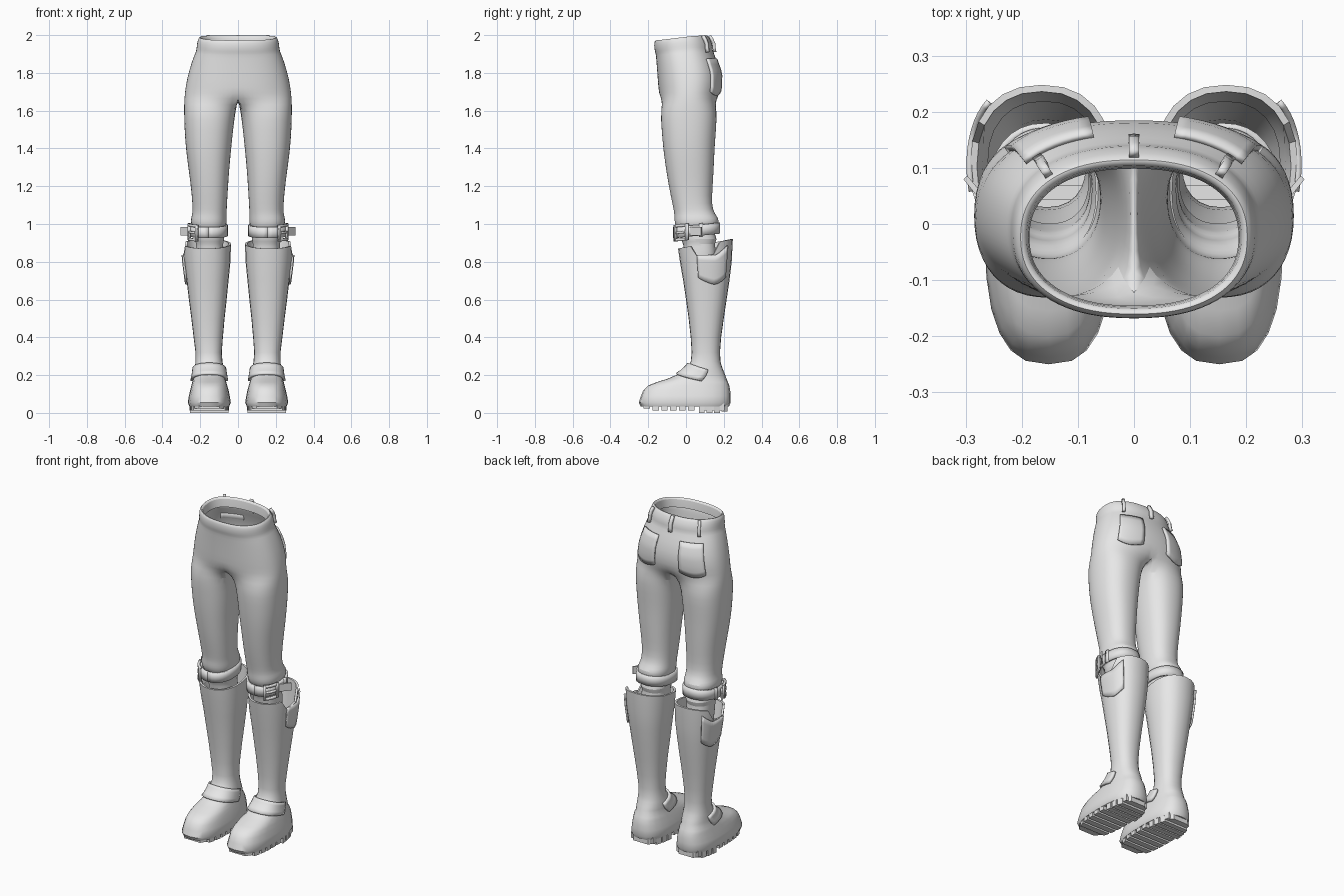
import bpy, bmesh, math
from mathutils import Vector

if "Cube" in bpy.data.objects:
    bpy.data.objects.remove(bpy.data.objects["Cube"])

grey = bpy.data.materials.new("plain_grey")
grey.diffuse_color = (0.8, 0.8, 0.8, 1)
grey.use_nodes = True
grey.node_tree.nodes["Principled BSDF"].inputs["Base Color"].default_value = grey.diffuse_color
PI = math.pi
N = 24

# Sections: z, inner x, outer x, front y, back y (top to bottom)
TORSO = [(2.00, -.203, .203, -.162, .115), (1.985, -.214, .214, -.169, .126),
         (1.95, -.219, .219, -.169, .142), (1.92, -.221, .221, -.161, .14),
         (1.90, -.232, .232, -.159, .15), (1.80, -.264, .264, -.152, .187),
         (1.72, -.279, .279, -.147, .186), (1.665, -.285, .285, -.14, .172)]
LEG = [(1.60, .012, .287, -.137, .166), (1.50, .025, .284, -.13, .16),
       (1.40, .035, .277, -.122, .152), (1.30, .045, .264, -.108, .148),
       (1.20, .052, .250, -.092, .142), (1.10, .058, .241, -.071, .136),
       (1.055, .06, .241, -.062, .152), (1.03, .058, .25, -.062, .174),
       (1.00, .06, .25, -.06, .174), (.98, .068, .24, -.05, .155),
       (.945, .077, .224, -.03, .15), (.92, .07, .232, -.03, .168),
       (.895, .08, .22, -.015, .15), (.87, .075, .226, -.012, .16), (.78, .08, .22, 0, .16)]
KNEE = [(1.1, .064, .25, -.058, .17), (.9, .064, .25, -.058, .17)]
BOOT = [(.895, .037, .292, -.042, .248), (.80, .04, .285, -.032, .242),
        (.70, .05, .272, -.015, .23), (.60, .06, .26, .0, .215), (.50, .071, .247, .014, .2),
        (.40, .08, .235, .025, .186), (.32, .086, .225, .03, .18), (.27, .082, .225, .025, .183),
        (.245, .077, .228, .008, .19), (.22, .073, .23, -.02, .2), (.20, .07, .233, -.052, .208),
        (.18, .067, .237, -.1, .215), (.163, .062, .242, -.155, .222), (.145, .057, .247, -.2, .229),
        (.12, .05, .253, -.226, .234), (.09, .044, .26, -.238, .236),
        (.055, .038, .266, -.25, .236), (.035, .046, .258, -.24, .228)]


def power(v, e):
    return math.copysign(abs(v) ** e, v)


def surf(rows, z, t, off=0.0, e=.87):
    """Point on a stacked-section surface; t = 0 front, 90 deg outer, 180 deg back."""
    z_in = max(min(z, rows[0][0]), rows[-1][0])
    for a, b in zip(rows, rows[1:]):
        if z_in >= b[0]:
            break
    k = (a[0] - z_in) / (a[0] - b[0])
    _, x0, x1, y0, y1 = [p + (q - p) * k for p, q in zip(a, b)]
    return Vector(((x0 + x1) / 2 + ((x1 - x0) / 2 + off) * power(math.sin(t), e),
                   (y0 + y1) / 2 - ((y1 - y0) / 2 + off) * power(math.cos(t), e), z))


def finish(name, bm, mirror=True, solid=0.0, subsurf=0):
    me = bpy.data.meshes.new(name)
    bm.to_mesh(me)
    bm.free()
    me.materials.append(grey)
    ob = bpy.data.objects.new(name, me)
    bpy.context.collection.objects.link(ob)
    bpy.context.view_layer.objects.active = ob
    ob.select_set(True)
    bpy.ops.object.shade_smooth_by_angle(angle=math.radians(40))
    ob.select_set(False)
    if solid:
        m = ob.modifiers.new("thickness", 'SOLIDIFY')
        m.thickness, m.offset = solid, 0
    if mirror:
        m = ob.modifiers.new("mirror", 'MIRROR')
        m.use_clip, m.merge_threshold = True, .0005
    if subsurf:
        m = ob.modifiers.new("smooth", 'SUBSURF')
        m.levels = m.render_levels = subsurf
    return ob


def loft(rings, cap=False):
    bm = bmesh.new()
    vs = [[bm.verts.new(p) for p in r] for r in rings]
    for a, b in zip(vs, vs[1:]):
        for i in range(len(a)):
            j = (i + 1) % len(a)
            bm.faces.new((a[i], b[i], b[j], a[j]))
    if cap:
        bm.faces.new(list(reversed(vs[-1])))
    return bm


def band(name, rows, t0, t1, zfun, off, thick, n=8, nz=2, mirror=True):
    """Strip lying on a section surface between two angles."""
    bm = bmesh.new()
    grid = []
    for i in range(n + 1):
        t = t0 + (t1 - t0) * i / n
        lo, hi = zfun(t)
        grid.append([bm.verts.new(surf(rows, lo + (hi - lo) * k / nz, t, off)) for k in range(nz + 1)])
    for a, b in zip(grid, grid[1:]):
        for k in range(nz):
            bm.faces.new((a[k], b[k], b[k + 1], a[k + 1]))
    return finish(name, bm, mirror, thick)


def prism(name, quad, z0, z1):
    bm = bmesh.new()
    lo = [bm.verts.new((x, y, z0)) for x, y in quad]
    hi = [bm.verts.new((x, y, z1)) for x, y in quad]
    bm.faces.new(lo[::-1])
    bm.faces.new(hi)
    for i in range(4):
        j = (i + 1) % 4
        bm.faces.new((lo[i], lo[j], hi[j], hi[i]))
    bmesh.ops.recalc_face_normals(bm, faces=bm.faces)
    return finish(name, bm)


# Trousers: half torso rings (closed along the centre line) flowing into leg rings
def torso_ring(z, off=0.0, drop=0.0):
    pts = []
    for i in range(N):
        s = i if i <= 16 else i - N
        if -4 <= s <= 16:
            p = surf(TORSO, z, (s + 4) / 20 * PI, off)
            if s in (-4, 16):
                p.x = 0
        else:
            k = (i - 16) / 4
            p = surf(TORSO, z, PI, off).lerp(surf(TORSO, z, 0, off), k)
            p.x = 0
        front = max(0, min(1, (.05 - p.y) / .2))
        front *= max(0, min(1, (z - 1.85) / .1))
        p.z -= .024 * front + drop
        pts.append(p)
    return pts


rings = [torso_ring(2.0, -.016, .06), torso_ring(2.0, -.012, .005)]
rings += [torso_ring(r[0]) for r in TORSO]
rings += [[surf(LEG, r[0], i / N * 2 * PI) for i in range(N)] for r in LEG]
bm = loft(rings)
inner = [f for f in bm.faces if all(abs(v.co.x) < 1e-5 for v in f.verts)]
bmesh.ops.delete(bm, geom=inner, context='FACES')
finish("trousers", bm, subsurf=1)

# Back pockets and belt loops
band("back_pocket", TORSO, PI - .88, PI - .25,
     lambda t: (1.70 - .02 * math.sin((PI - .25 - t) / .63 * PI), 1.875), .004, .012, 8, 6)
band("back_belt_loop", TORSO, PI - .025, PI + .025, lambda t: (1.91, 1.997), .008, .016, 2, 4, False)
band("side_belt_loop", TORSO, PI - .8, PI - .71, lambda t: (1.91, 1.997), .010, .016, 2, 4)


# Knee strap with buckle, keeper and loose end
def tilt(lo, hi):
    return lambda t: (lo - .012 * math.cos(t), hi - .012 * math.cos(t))


band("knee_strap", KNEE, 0, 2 * PI, tilt(.937, .995), .003, .014, 32)
c = PI / 4 + .1
for part, a, b, lo, hi in (("top", -.4, .4, .992, 1.006), ("bottom", -.4, .4, .918, .932),
                           ("front", -.4, -.27, .918, 1.006), ("rear", .27, .4, .918, 1.006),
                           ("prong", -.3, .3, .957, .968)):
    band("buckle_" + part, KNEE, c + a, c + b, tilt(lo, hi), .014, .014, 4)
band("strap_keeper", KNEE, 1.65, 1.8, tilt(.93, 1.002), .01, .012, 2)
prism("strap_end", [(.25, .03), (.258, .022), (.304, .08), (.297, .086)], .94, .985)


# Boots: turned-in cuff, notched at the outer side, down to the sole
def boot_ring(z, off=0.0, cuff=False):
    pts = []
    for i in range(N):
        t = i / N * 2 * PI
        p = surf(BOOT, z, t, off, .75 if z < .17 else .87)
        if cuff:
            p.z -= .025 * math.cos(t) + (.06 if i in (5, 6, 7) else 0)
        pts.append(p)
    return pts


rings = [boot_ring(.72, -.014), boot_ring(.80, -.014), boot_ring(.895, -.012, True),
         boot_ring(.895, 0, True)]
rings += [boot_ring(r[0]) for r in BOOT[1:]]
finish("boot", loft(rings, cap=True))

# Side flap below the notch and ankle strap over the instep
band("boot_side_flap", BOOT, 1.3, 2.4,
     lambda t: (.68 + .09 * abs(t - 1.85) ** 1.5, .835 + .05 * max(0, t - 1.9) / .5), .006, .01, 10, 5)
band("ankle_strap", BOOT, -1.75, 1.75,
     lambda t: (.205 - .012 * t * t, .262 - .011 * t * t), .006, .014, 20, 4)


# Sole treads: bars cut to the outline of the foot
def half_width(y):
    u = min(1, abs((y + .005) / .236))
    return .104 * (1 - u ** (2 / .75)) ** (.75 / 2)


def tread(name, y0, y1, z0):
    w0, w1 = half_width(y0), half_width(y1)
    prism(name, [(.152 - w0, y0), (.152 + w0, y0), (.152 + w1, y1), (.152 - w1, y1)], z0, .05)


for k in range(6):
    y = -.225 + k * .047
    tread("toe_tread", y, y + .034, .022 if k == 0 else .013)
for k in range(4):
    y = .068 + k * .04
    tread("heel_tread", y, y + .031, 0 if k < 3 else .008)
prism("heel_block", [(.052, .068), (.252, .068), (.225, .205), (.079, .205)], .012, .05)
